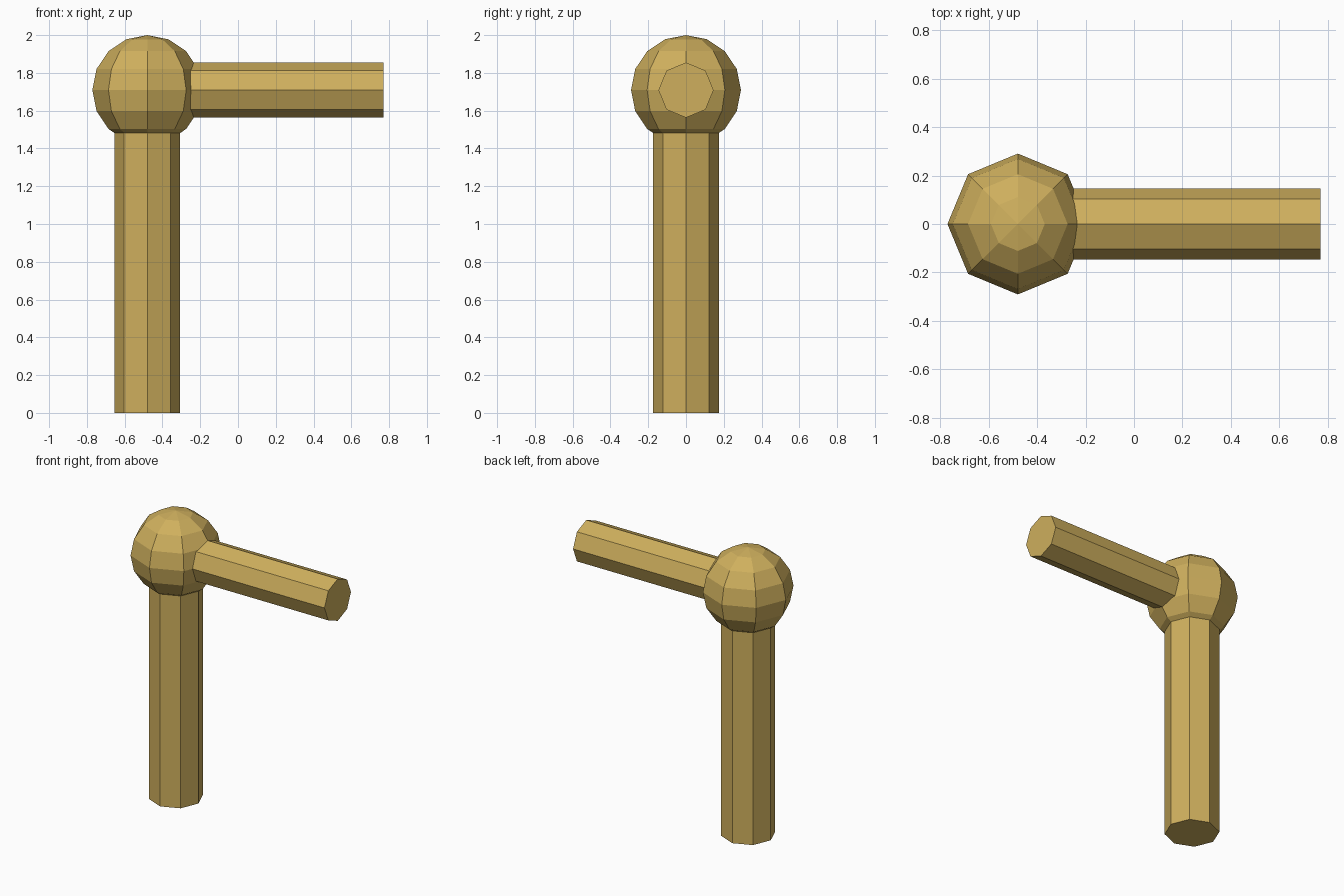
import bpy
from math import pi

if "Cube" in bpy.data.objects:
    bpy.data.objects.remove(bpy.data.objects["Cube"])

CX, CZ, R = -0.48, 1.709, 0.291   # ball joint centre and radius

brass = bpy.data.materials.new("brass")
brass.diffuse_color = (0.62, 0.43, 0.11, 1)
brass.use_nodes = True
brass.node_tree.nodes["Principled BSDF"].inputs["Base Color"].default_value = brass.diffuse_color


def finish(name):
    ob = bpy.context.object
    ob.name = name
    ob.data.materials.append(brass)
    bpy.ops.object.transform_apply(location=False, rotation=True, scale=True)
    return ob


def rod(name, radius, length, centre, rotation=(0, 0, 0)):
    bpy.ops.mesh.primitive_cylinder_add(
        vertices=8, radius=radius, depth=length, location=centre, rotation=rotation)
    return finish(name)


# Ball joint, 8 segments by 8 rings
bpy.ops.mesh.primitive_uv_sphere_add(
    segments=8, ring_count=8, radius=R, location=(CX, 0, CZ))
ball = finish("ball_joint")

# Upright post, ending just inside the ball
post_top = 1.52
post = rod("post", 0.174, post_top, (CX, 0, post_top / 2))

# Horizontal arm, starting just inside the ball
arm_start, arm_end = -0.30, 0.77
arm = rod("arm", 0.146, arm_end - arm_start,
          ((arm_start + arm_end) / 2, 0, CZ), (0, pi / 2, 0))
